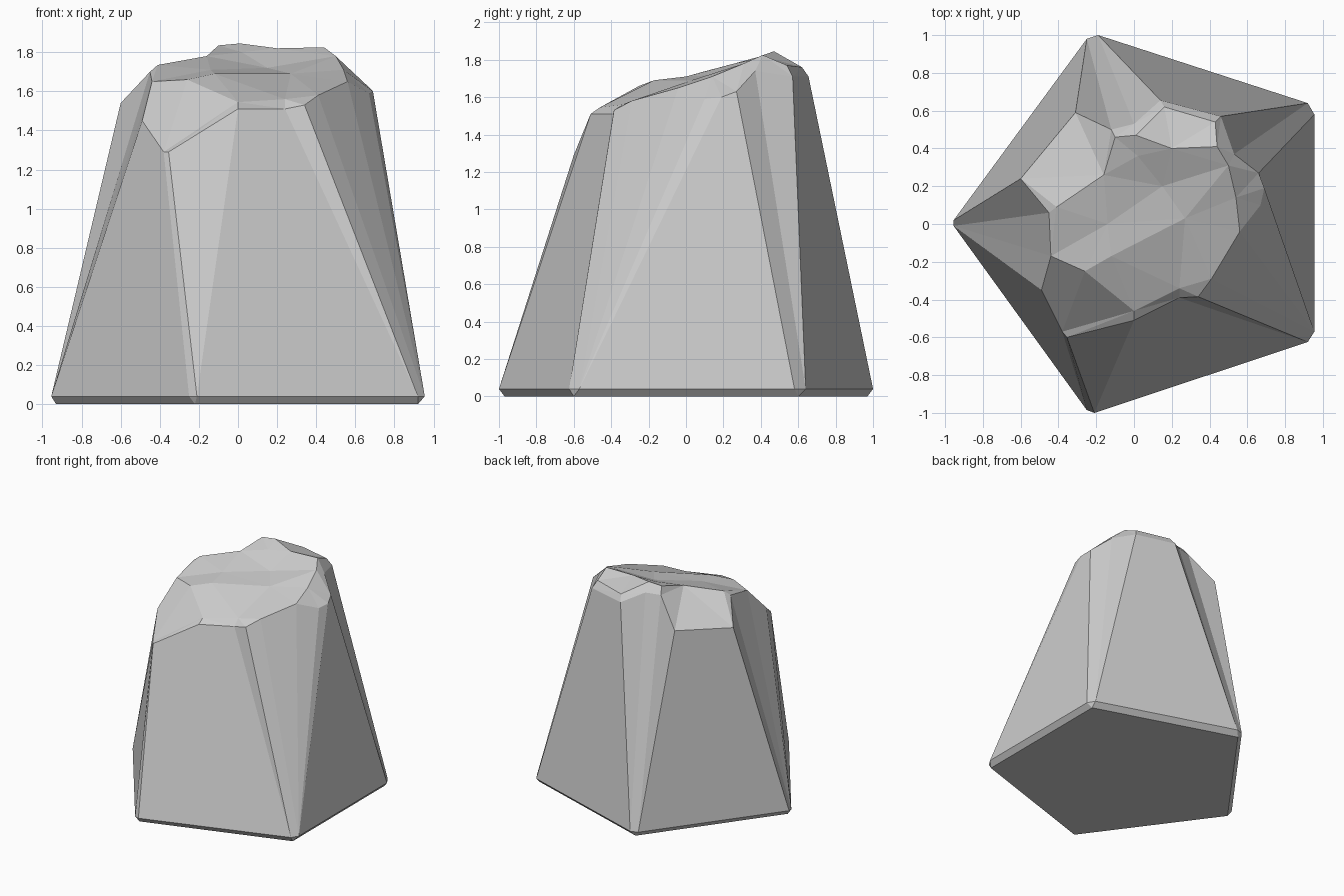
import bpy, bmesh
from mathutils import Vector
from mathutils.geometry import delaunay_2d_cdt

# Footprint: bottom pentagon, and the chamfered outline just above it
foot = [(.92, -.60), (.92, .60), (-.22, .97), (-.93, 0), (-.22, -.97)]
base = [(.92, -.625), (.955, -.57), (.955, .58), (.92, .64), (-.19, 1),
        (-.25, .98), (-.955, .02), (-.955, -.01), (-.25, -.985), (-.21, -1)]

# Upper rim: x, y, z, and the outline point its wall runs down to
rim = [(0, -.51, 1.51, 9), (.24, -.39, 1.51, 0), (.34, -.385, 1.53, 0),
       (.41, -.29, 1.58, 1), (.56, -.04, 1.65, 1), (.67, .10, 1.59, 1),
       (.69, .19, 1.60, 1), (.66, .27, 1.63, 2), (.53, .37, 1.74, 3),
       (.46, .57, 1.71, 3), (.14, .655, 1.71, 4), (0, .53, 1.78, 4),
       (-.12, .50, 1.78, 5), (-.31, .59, 1.57, 5), (-.60, .24, 1.54, 6),
       (-.45, .06, 1.70, 7), (-.44, -.17, 1.65, 7), (-.49, -.35, 1.45, 7),
       (-.38, -.57, 1.29, 8), (-.355, -.60, 1.29, 9)]

# Points on the uneven top
crown = [(-.41, .09, 1.735), (-.16, .26, 1.78), (-.10, .46, 1.835),
         (.01, .47, 1.845), (.20, .40, 1.82), (.44, .41, 1.825),
         (.16, .62, 1.76), (.43, .54, 1.77), (-.14, 0, 1.71),
         (-.12, -.17, 1.69), (-.26, -.25, 1.66), (.15, .20, 1.72),
         (.27, .03, 1.69), (.54, .14, 1.71), (.50, .31, 1.78),
         (0, -.46, 1.545), (.24, -.34, 1.56), (.02, .36, 1.80)]

bm = bmesh.new()
bot = [bm.verts.new((x, y, 0)) for x, y in foot]
low = [bm.verts.new((x, y, .04)) for x, y in base]
top = [bm.verts.new(r[:3]) for r in rim]
inner = [bm.verts.new(c) for c in crown]

# Underside and its chamfer
bm.faces.new(bot[::-1])
for k in range(5):
    a, b = low[2 * k], low[2 * k + 1]
    bm.faces.new((bot[k], b, a))
    bm.faces.new((bot[k], bot[(k + 1) % 5], low[(2 * k + 2) % 10], b))

# Tapering walls
n = len(rim)
for i in range(n):
    j = (i + 1) % n
    a, b = low[rim[i][3]], low[rim[j][3]]
    if a is b:
        bm.faces.new((a, top[j], top[i]))
    else:
        bm.faces.new((a, b, top[j], top[i]))

# Rough crown, triangulated inside the rim
pts = [Vector(v.co[:2]) for v in top + inner]
edges = [(i, (i + 1) % n) for i in range(n)]
_, _, faces, orig, _, _ = delaunay_2d_cdt(pts, edges, [], 1, 1e-5)
verts = top + inner
for f in faces:
    bm.faces.new([verts[orig[i][0]] for i in f])

bmesh.ops.recalc_face_normals(bm, faces=bm.faces)
mesh = bpy.data.meshes.new("rock")
bm.to_mesh(mesh)
bm.free()
bpy.context.collection.objects.link(bpy.data.objects.new("rock", mesh))
